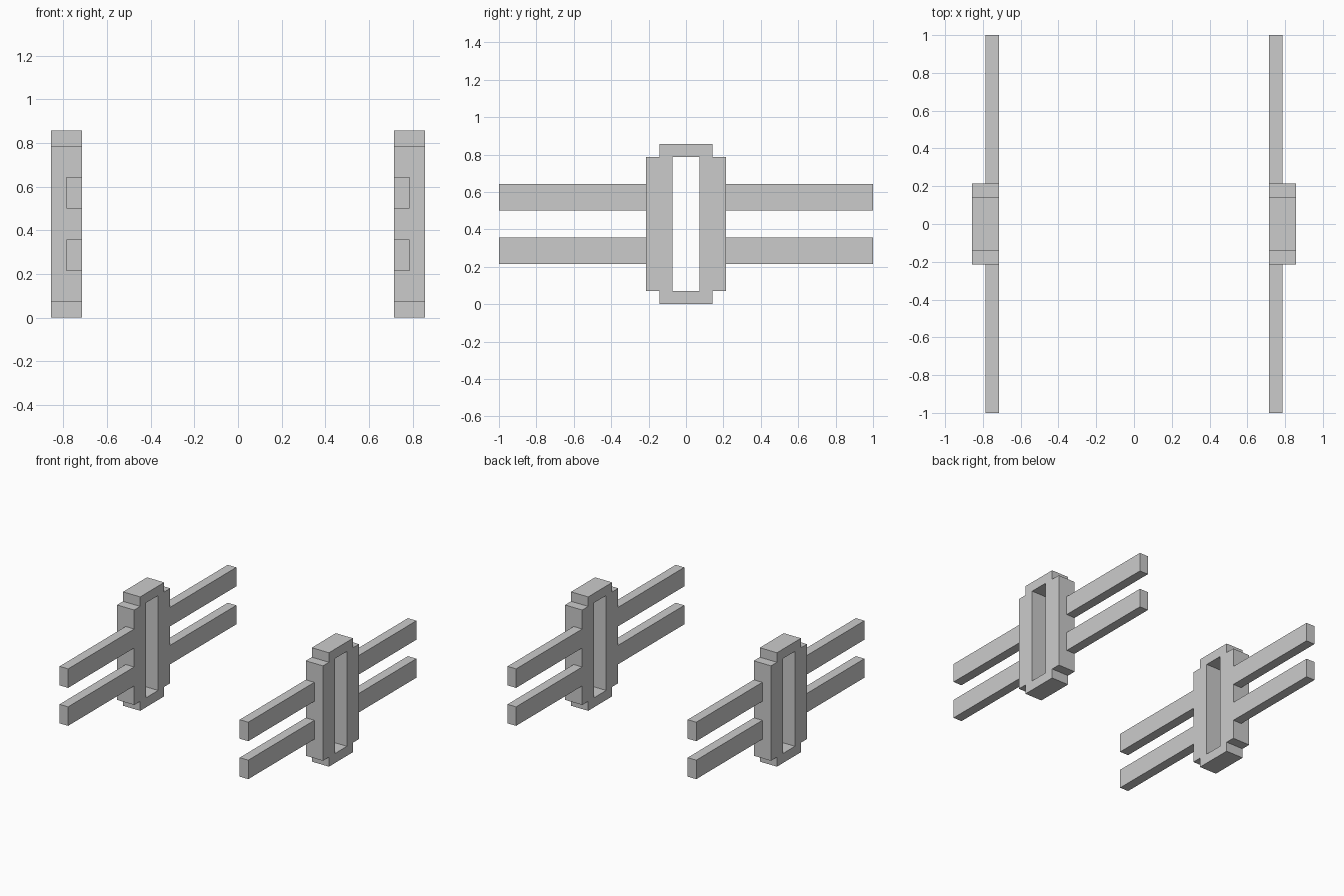
import bpy
import bmesh

if "Cube" in bpy.data.objects:
    bpy.data.objects.remove(bpy.data.objects["Cube"])

U = 1 / 14                      # module: the model is 28 modules long
INNER = 10 * U                  # inner face of each side, shared by posts and rails


def mirrored_object(name, profile, depth):
    """Extrude a (y, z) half profile outward along x, then mirror it in x and y."""
    bm = bmesh.new()
    near = [bm.verts.new((INNER, y * U, z * U)) for y, z in profile]
    far = [bm.verts.new((INNER + depth * U, y * U, z * U)) for y, z in profile]
    bm.faces.new(near)
    bm.faces.new(far[::-1])
    for i in range(len(profile)):
        j = (i + 1) % len(profile)
        # leave the mirror seam open so the halves weld cleanly
        if profile[i][0] == 0 and profile[j][0] == 0:
            continue
        bm.faces.new((near[i], far[i], far[j], near[j]))
    bmesh.ops.recalc_face_normals(bm, faces=bm.faces[:])
    if sum(f.normal.x * f.calc_area() * f.calc_center_median().x for f in bm.faces) < 0:
        bmesh.ops.reverse_faces(bm, faces=bm.faces[:])
    mesh = bpy.data.meshes.new(name)
    bm.to_mesh(mesh)
    bm.free()
    obj = bpy.data.objects.new(name, mesh)
    bpy.context.collection.objects.link(obj)
    mod = obj.modifiers.new("mirror", 'MIRROR')
    mod.use_axis = (True, True, False)
    return obj


# Slotted posts with stepped top and bottom
mirrored_object("slotted_post", [
    (0, 0), (2, 0), (2, 1), (3, 1), (3, 11), (2, 11), (2, 12), (0, 12),
    (0, 11), (1, 11), (1, 1), (0, 1)], 2)

# Pairs of rails running out from both sides of each post
for name, z in (("lower_rail", 3), ("upper_rail", 7)):
    mirrored_object(name, [(3, z), (14, z), (14, z + 2), (3, z + 2)], 1)
